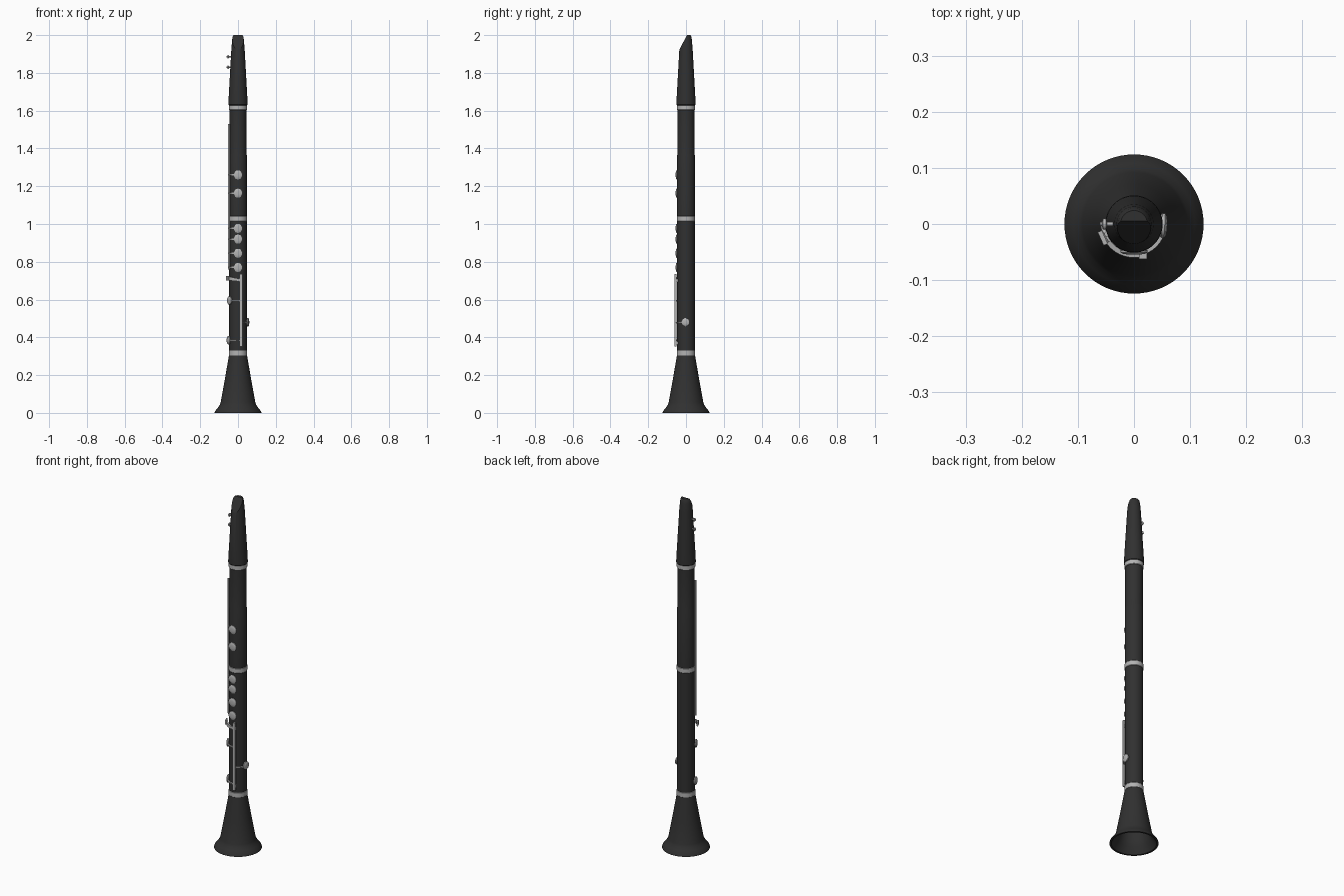
import bpy, bmesh
from math import sin, cos, radians, pi
from mathutils import Matrix, Vector

if "Cube" in bpy.data.objects:
    bpy.data.objects.remove(bpy.data.objects["Cube"])


def material(name, v):
    m = bpy.data.materials.new(name)
    m.diffuse_color = (v, v, v, 1)
    m.use_nodes = True
    m.node_tree.nodes["Principled BSDF"].inputs["Base Color"].default_value = m.diffuse_color
    return m


BLACK = material("black_wood", 0.03)
SILVER = material("silver_metal", 0.45)


def finish(bm, name, mat, smooth=True):
    bmesh.ops.recalc_face_normals(bm, faces=bm.faces)
    me = bpy.data.meshes.new(name)
    bm.to_mesh(me)
    bm.free()
    me.materials.append(mat)
    ob = bpy.data.objects.new(name, me)
    bpy.context.collection.objects.link(ob)
    if smooth:
        bpy.ops.object.select_all(action='DESELECT')
        ob.select_set(True)
        bpy.context.view_layer.objects.active = ob
        bpy.ops.object.shade_smooth_by_angle(angle=radians(30))
    return ob


def lathe(profile, n=48, closed=False):
    """Revolve (radius, z) points; open profiles get end caps."""
    bm = bmesh.new()
    rings = [[bm.verts.new((r * cos(2 * pi * i / n), r * sin(2 * pi * i / n), z))
              for i in range(n)] for r, z in profile]
    pairs = list(zip(rings, rings[1:]))
    if closed:
        pairs.append((rings[-1], rings[0]))
    for a, b in pairs:
        for i in range(n):
            j = (i + 1) % n
            bm.faces.new((a[i], a[j], b[j], b[i]))
    if not closed:
        bm.faces.new(rings[0][::-1])
        bm.faces.new(rings[-1])
    return bm


def around(angle, r, z):
    """Point on the body; angle 0 is the front, positive towards +x."""
    a = radians(angle)
    return Vector((r * sin(a), -r * cos(a), z))


def disc(name, angle, z, r0, profile, n=24):
    """Small turned part pointing outwards from the body axis."""
    bm = lathe(profile, n)
    q = around(angle, 1, 0).to_track_quat('Z', 'Y')
    bm.transform(Matrix.Translation(around(angle, r0, z)) @ q.to_matrix().to_4x4())
    finish(bm, name, SILVER)


def band(name, a0, a1, z0, z1, h0, h1, r0, r1, n=12):
    """Curved flat arm wrapping round the body."""
    bm = bmesh.new()
    secs = []
    for i in range(n + 1):
        t = i / n
        a, z, h = a0 + (a1 - a0) * t, z0 + (z1 - z0) * t, (h0 + (h1 - h0) * t) / 2
        secs.append([bm.verts.new(around(a, r, z + s))
                     for r, s in ((r0, -h), (r1, -h), (r1, h), (r0, h))])
    for p, q in zip(secs, secs[1:]):
        for k in range(4):
            m = (k + 1) % 4
            bm.faces.new((p[k], p[m], q[m], q[k]))
    bm.faces.new(secs[0])
    bm.faces.new(secs[-1][::-1])
    finish(bm, name, SILVER)


def box(name, centre, size, turn=0):
    bm = bmesh.new()
    bmesh.ops.create_cube(bm, size=1)
    bm.transform(Matrix.Translation(centre) @ Matrix.Rotation(radians(turn), 4, 'Z')
                 @ Matrix.Diagonal((*size, 1)))
    finish(bm, name, SILVER, False)


# Hollow flared bell
finish(lathe([(.124, 0), (.122, .008), (.108, .026), (.097, .042), (.092, .055),
              (.071, .17), (.047, .31), (.034, .31), (.055, .17), (.080, .06),
              (.092, .035), (.114, 0)], 64, True), "bell", BLACK)

# Body joints
finish(lathe([(.0465, .305), (.0465, 1.02)]), "lower_joint", BLACK)
finish(lathe([(.0465, 1.02), (.0465, 1.365), (.0445, 1.375), (.0445, 1.62)]), "upper_joint", BLACK)

# Metal rings
for name, z in (("bell_ring", .317), ("middle_ring", 1.028), ("top_ring", 1.618)):
    finish(lathe([(.047, z - .014), (.0485, z - .012), (.0485, z + .012), (.047, z + .014)]),
           name, SILVER)

# Mouthpiece with slanted front cut
bm = lathe([(.046, 1.625), (.051, 1.632), (.050, 1.66), (.035, 1.93), (.031, 1.975),
            (.028, 1.993), (.024, 2.0)])
cut = bmesh.ops.bisect_plane(bm, geom=bm.verts[:] + bm.edges[:] + bm.faces[:],
                             plane_co=(0, -.034, 1.925), plane_no=(0, -.075, .039),
                             clear_outer=True)
bmesh.ops.holes_fill(bm, edges=[e for e in bm.edges if e.is_boundary])
finish(bm, "mouthpiece", BLACK)

# Ligature screws
for i, z in enumerate((1.885, 1.83)):
    disc(f"ligature_screw_{i}", -90, z, .034,
         [(.004, 0), (.004, .014), (.010, .016), (.010, .021), (.004, .023), (.004, .027)], 16)

PAD = [(.021, 0), (.024, .002), (.024, .006), (.020, .008), (.010, .0095), (.003, .0095)]

# Front finger keys with arms reaching the long side rod
for i, z in enumerate((1.26, 1.163, .977, .92, .845, .77)):
    disc(f"finger_key_{i}", 0, z, .045, PAD)
    band(f"finger_key_arm_{i}", -15, -70, z, z, .008, .008, .045, .052, 8)
bm = lathe([(.005, .76), (.005, 1.53)], 12)
bm.transform(Matrix.Translation(around(-70, .051, 0)))
finish(bm, "long_side_rod", SILVER)

# Lower front lever rod with posts
box("lower_lever_rod", (.016, -.056, .543), (.015, .012, .385))
for i, z in enumerate((.37, .70)):
    box(f"lever_post_{i}", (.016, -.048, z), (.010, .012, .016))

# Thumb lever crossing to the left
band("cross_lever", 15, -55, .702, .712, .014, .020, .052, .060)
box("cross_lever_touch", around(-66, .061, .713), (.026, .008, .024), -66)

# Lower pad keys with curved arms
for i, (ang, z) in enumerate(((-60, .595), (-72, .385), (87, .48))):
    disc(f"pad_key_{i}", ang, z, .047, [(r * .92, h * 1.3) for r, h in PAD])
    band(f"pad_key_arm_{i}", 16, ang * .85, z - .002, z, .007, .007, .050, .057)
